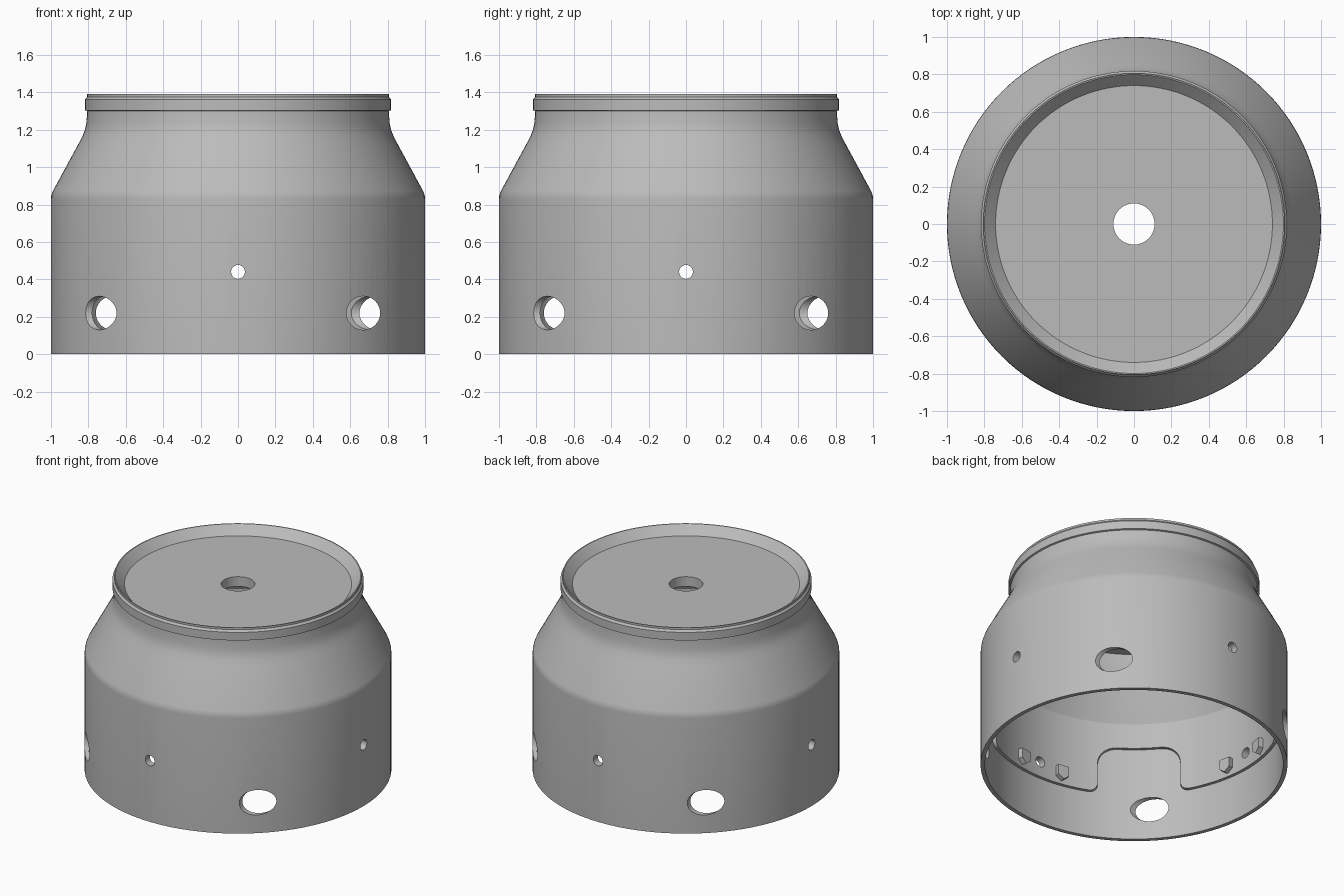
import bpy, bmesh, math
from mathutils import Matrix

if "Cube" in bpy.data.objects:
    bpy.data.objects.remove(bpy.data.objects["Cube"], do_unlink=True)

grey = bpy.data.materials.new("plain grey")
grey.use_nodes = True
grey.diffuse_color = (0.5, 0.5, 0.5, 1)
grey.node_tree.nodes["Principled BSDF"].inputs["Base Color"].default_value = (0.5, 0.5, 0.5, 1)

SEGMENTS = 128
QUARTERS = [math.radians(a) for a in (0, 90, 180, 270)]


def make_object(name, bm):
    bmesh.ops.recalc_face_normals(bm, faces=bm.faces[:])
    mesh = bpy.data.meshes.new(name)
    bm.to_mesh(mesh)
    bm.free()
    mesh.materials.append(grey)
    obj = bpy.data.objects.new(name, mesh)
    bpy.context.collection.objects.link(obj)
    return obj


def lathe(name, profile):
    """Revolve a closed (radius, height) loop around z."""
    bm = bmesh.new()
    rings = []
    for i in range(SEGMENTS):
        a = 2 * math.pi * i / SEGMENTS
        rings.append([bm.verts.new((r * math.cos(a), r * math.sin(a), z)) for r, z in profile])
    for i, ring in enumerate(rings):
        after = rings[(i + 1) % SEGMENTS]
        for j in range(len(profile)):
            k = (j + 1) % len(profile)
            bm.faces.new((ring[j], after[j], after[k], ring[k]))
    return make_object(name, bm)


def prism(bm, outline, near, far, angle):
    """Extrude a (sideways, height) outline outward along the given direction."""
    turn = Matrix.Rotation(angle, 4, "Z")
    ends = []
    for d in (near, far):
        verts = [bm.verts.new((d, u, z)) for u, z in outline]
        bmesh.ops.transform(bm, matrix=turn, verts=verts)
        ends.append(verts)
        bm.faces.new(verts)
    a, b = ends
    for j in range(len(outline)):
        k = (j + 1) % len(outline)
        bm.faces.new((a[j], a[k], b[k], b[j]))


def circle(u, z, r, n=40):
    return [(u + r * math.cos(2 * math.pi * i / n), z + r * math.sin(2 * math.pi * i / n))
            for i in range(n)]


def arc(u, z, r, start, end, n=8):
    return [(u + r * math.cos(math.radians(start + (end - start) * i / n)),
             z + r * math.sin(math.radians(start + (end - start) * i / n))) for i in range(n + 1)]


def cut(obj, cutter):
    mod = obj.modifiers.new("cut", "BOOLEAN")
    mod.operation = "DIFFERENCE"
    mod.solver = "EXACT"
    mod.object = cutter
    bpy.context.view_layer.objects.active = obj
    bpy.ops.object.modifier_apply(modifier=mod.name)


# Hollow housing: skirt, cone, neck, rim band, dished top with centre hole
housing = lathe("housing", [
    (1, 0), (1, 0.83), (0.998, 0.85), (0.99, 0.872), (0.85, 1.13), (0.83, 1.17),
    (0.818, 1.2), (0.81, 1.24), (0.807, 1.3), (0.818, 1.304), (0.818, 1.362),
    (0.806, 1.376), (0.806, 1.39), (0.799, 1.39), (0.74, 1.33), (0.11, 1.33),
    (0.11, 1.26), (0.75, 1.26), (0.77, 1.19), (0.79, 1.14), (0.94, 0.87),
    (0.95, 0.85), (0.972, 0.85), (0.972, 0)])

# Inner lining that leaves a step above the open bottom
lining = lathe("inner_lining", [(0.95, 0.33), (0.95, 0.855), (0.98, 0.855), (0.98, 0.33)])

# Offset side holes and small radial holes, repeated on four sides
bm = bmesh.new()
for q in QUARTERS:
    prism(bm, circle(0.67, 0.22, 0.09), 0.45, 1.1, q)
    prism(bm, circle(0, 0.44, 0.037, 24), 0.85, 1.1, q)
hole_cutter = make_object("hole_cutter", bm)

# Arched notches in the lining, flared at the foot
half = (arc(0.33, 0.39, 0.06, 270, 180) + arc(0.14, 0.54, 0.13, 0, 90))
outline = [(0.33, 0.2)] + half + [(-u, z) for u, z in reversed(half)] + [(-0.33, 0.2)]
bm = bmesh.new()
for q in QUARTERS:
    prism(bm, outline, 0.6, 1.1, q + math.radians(48))
notch_cutter = make_object("notch_cutter", bm)

cut(housing, hole_cutter)
cut(lining, hole_cutter)
cut(lining, notch_cutter)
for helper in (hole_cutter, notch_cutter):
    bpy.data.objects.remove(helper, do_unlink=True)

# Small pointed lugs either side of each small hole
lug = [(-0.04, 0.38), (0, 0.35), (0.04, 0.38), (0.04, 0.45), (-0.04, 0.45)]
bm = bmesh.new()
for q in QUARTERS:
    for side in (-1, 1):
        prism(bm, lug, 0.915, 0.965, q + side * math.radians(10))
make_object("inner_lugs", bm)

# Smooth curved surfaces, keep edges crisp
for obj in (housing, lining):
    bpy.ops.object.select_all(action="DESELECT")
    obj.select_set(True)
    bpy.context.view_layer.objects.active = obj
    bpy.ops.object.shade_smooth_by_angle(angle=math.radians(28))
